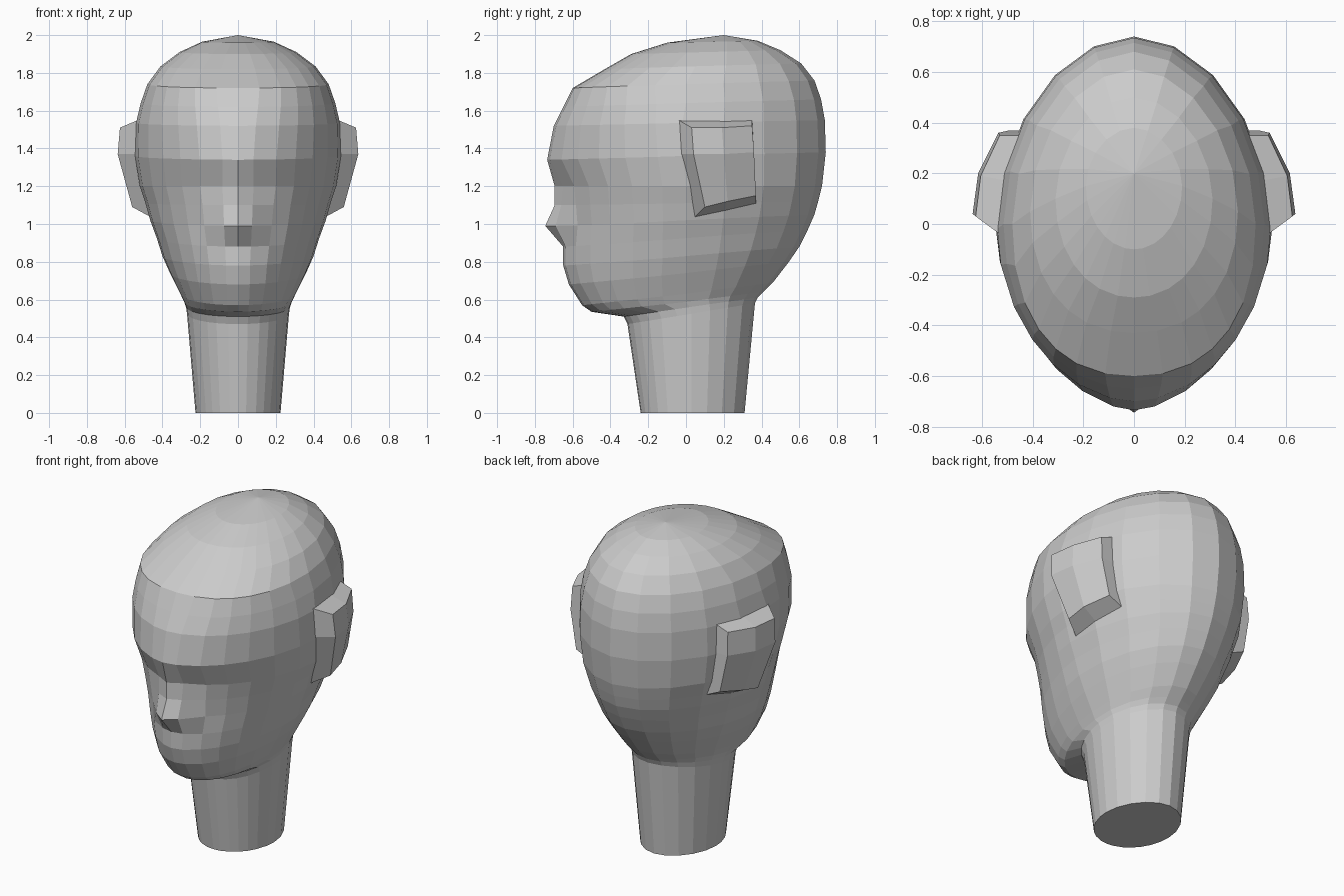
import bpy
import bmesh
from math import sin, cos, radians

old_cube = bpy.data.objects.get("Cube")
if old_cube:
    bpy.data.objects.remove(old_cube, do_unlink=True)

GREY = (0.6, 0.6, 0.6, 1.0)
grey = bpy.data.materials.new("plain grey")
grey.use_nodes = True
grey.diffuse_color = GREY
grey.node_tree.nodes["Principled BSDF"].inputs["Base Color"].default_value = GREY


def finish(name, mesh_builder):
    """Turn a bmesh into a flat shaded object with the grey material."""
    bmesh.ops.recalc_face_normals(mesh_builder, faces=mesh_builder.faces[:])
    mesh = bpy.data.meshes.new(name)
    mesh_builder.to_mesh(mesh)
    mesh_builder.free()
    mesh.materials.append(grey)
    obj = bpy.data.objects.new(name, mesh)
    bpy.context.collection.objects.link(obj)
    return obj


def bridge(bm, lower, upper):
    """Join two closed loops of equal length with quads."""
    count = len(lower)
    for i in range(count):
        j = (i + 1) % count
        bm.faces.new((lower[i], lower[j], upper[j], upper[i]))


# Column directions around the head, measured from the face to the back
half = [0, 11, 25, 37, 49, 62, 77, 90, 108, 126, 144, 162, 180]
angles = half + [-a for a in reversed(half[1:-1])]


def egg_ring(bm, z_front, z_back, front, back, width, middle, power):
    """Tilted egg-shaped loop; a lower power makes the face more pointed."""
    ring = []
    for angle in angles:
        s, c = sin(radians(angle)), cos(radians(angle))
        e = 2 / (power if c > 0 else 1.9)
        depth = abs(c) ** e
        reach = front - middle if c > 0 else back - middle
        x = width * abs(s) ** e * (1 if s > 0 else -1)
        z = z_front + (z_back - z_front) * (1 - c) / 2
        ring.append(bm.verts.new((x, middle + reach * depth, z)))
    return ring


# Head and neck: front z, back z, front y, back y, half width, widest y, power
rings = [
    (0, 0, -.24, .31, .225, .03, 2),
    (.47, .58, -.31, .365, .27, .03, 2),
    (.51, .61, -.33, .38, .275, .02, 2),
    (.535, .64, -.5, .41, .285, 0, 2),
    (.57, .69, -.55, .46, .305, 0, 2),
    (.68, .8, -.62, .545, .36, 0, 1.9),
    (.78, .88, -.65, .6, .4, 0, 1.8),
    (.88, .97, -.65, .645, .43, 0, 1.8),
    (.99, 1.05, -.64, .68, .465, 0, 1.8),
    (1.1, 1.12, -.65, .7, .49, 0, 1.8),
    (1.2, 1.2, -.66, .72, .52, 0, 1.8),
    (1.34, 1.38, -.735, .74, .545, -.02, 1.75),
    (1.52, 1.55, -.7, .735, .54, -.02, 1.9),
    (1.62, 1.66, -.65, .715, .515, 0, 2.1),
    (1.72, 1.76, -.6, .68, .48, 0, 2.3),
    (1.82, 1.85, -.43, .61, .41, .05, 2.2),
    (1.9, 1.92, -.29, .5, .31, .1, 2.1),
    (1.96, 1.97, -.1, .38, .19, .15, 2),
]
# Nose and bridge: height -> y of the centre and of its two sides
nose = {.99: (-.745, -.69), 1.1: (-.695, -.66), 1.2: (-.695, -.65)}

bm = bmesh.new()
loops = []
for values in rings:
    loop = egg_ring(bm, *values)
    if values[0] in nose:
        centre, side = nose[values[0]]
        loop[0].co.y = centre
        for vert in (loop[1], loop[-1]):
            vert.co.y = side
    loops.append(loop)
for lower, upper in zip(loops, loops[1:]):
    bridge(bm, lower, upper)
bm.faces.new(loops[0])
crown = bm.verts.new((0, .2, 2))
top = loops[-1]
for i, vert in enumerate(top):
    bm.faces.new((vert, top[(i + 1) % len(top)], crown))
finish("head_and_neck", bm)

# Ears: a 3 by 3 curved outer plate with walls running back into the head
outer = [
    [(.625, .03, 1.51), (.605, .19, 1.51), (.53, .35, 1.52)],
    [(.637, .04, 1.37), (.615, .2, 1.37), (.535, .36, 1.38)],
    [(.56, .1, 1.09), (.55, .22, 1.12), (.49, .37, 1.15)],
]
root = [
    [(.53, -.04, 1.55), (.5, .17, 1.55), (.42, .35, 1.56)],
    [(.535, -.03, 1.37), None, (.42, .36, 1.38)],
    [(.45, .04, 1.03), (.43, .2, 1.06), (.38, .37, 1.1)],
]
border = [(0, 0), (0, 1), (0, 2), (1, 2), (2, 2), (2, 1), (2, 0), (1, 0)]


def build_ear(name, side):
    bm = bmesh.new()

    def place(point):
        return bm.verts.new((side * point[0], point[1], point[2]))

    grid = [[place(p) for p in row] for row in outer]
    for r in range(2):
        for c in range(2):
            bm.faces.new((grid[r][c], grid[r][c + 1],
                          grid[r + 1][c + 1], grid[r + 1][c]))
    base = [place(root[r][c]) for r, c in border]
    bridge(bm, [grid[r][c] for r, c in border], base)
    bm.faces.new(base)
    finish(name, bm)


build_ear("left_ear", 1)
build_ear("right_ear", -1)
